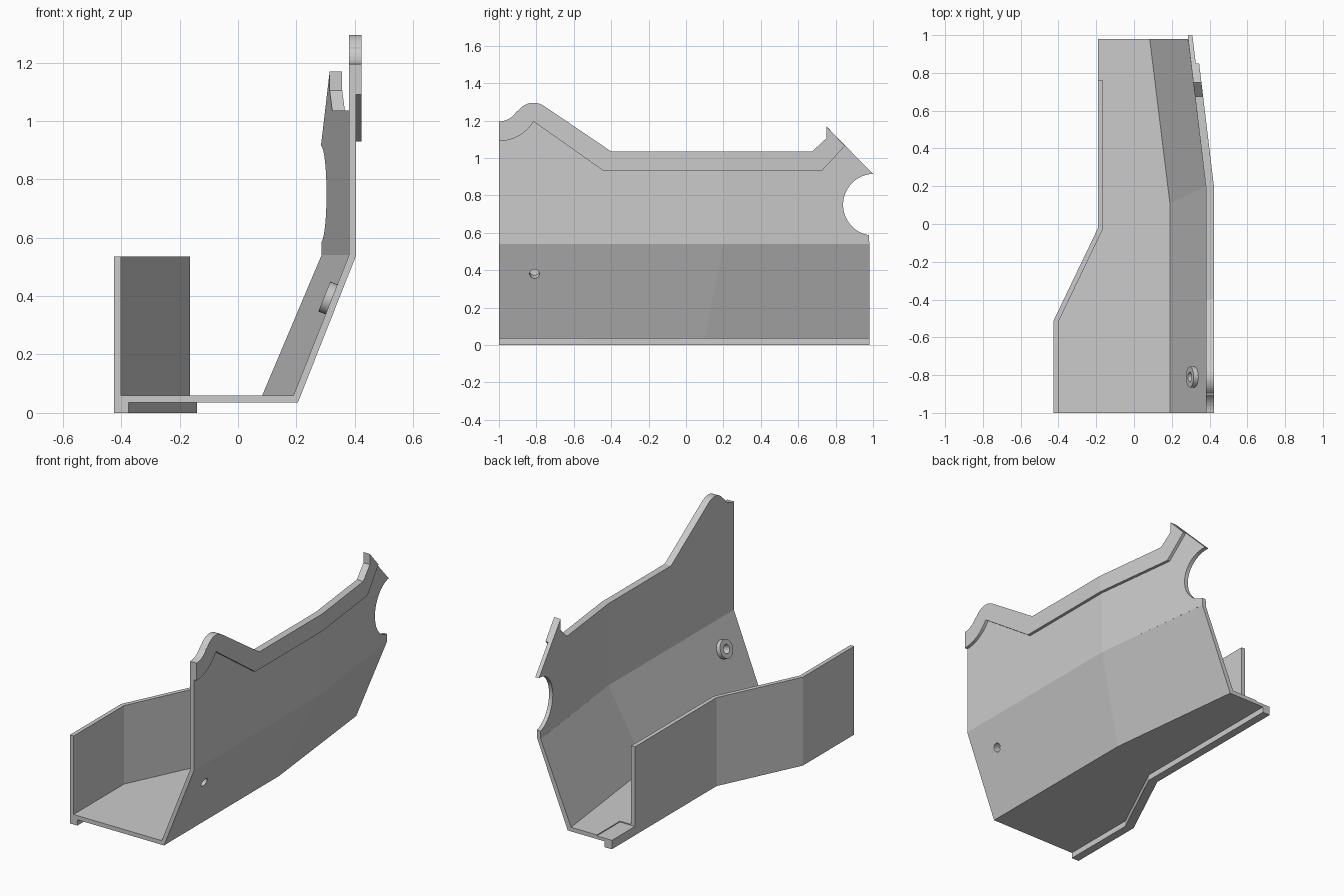
import bpy, bmesh
from math import sin, cos, radians
from mathutils import Vector

if "Cube" in bpy.data.objects:
    bpy.data.objects.remove(bpy.data.objects["Cube"])


def arc(cy, cz, r, a0, a1, n):
    return [(cy + r * cos(radians(a0 + (a1 - a0) * i / n)),
             cz + r * sin(radians(a0 + (a1 - a0) * i / n))) for i in range(n + 1)]


def finish(name, bm):
    bmesh.ops.recalc_face_normals(bm, faces=bm.faces)
    me = bpy.data.meshes.new(name)
    bm.to_mesh(me)
    bm.free()
    ob = bpy.data.objects.new(name, me)
    bpy.context.collection.objects.link(ob)
    return ob


def loft_mesh(rings):
    bm = bmesh.new()
    vs = [[bm.verts.new(p) for p in ring] for ring in rings]
    n = len(rings[0])
    for a, b in zip(vs, vs[1:]):
        for i in range(n):
            bm.faces.new((a[i], a[(i + 1) % n], b[(i + 1) % n], b[i]))
    bm.faces.new(vs[0])
    bm.faces.new(vs[-1])
    return bm


def slab(name, outline, z0, z1):
    return finish(name, loft_mesh([[(x, y, z) for x, y in outline] for z in (z0, z1)]))


def folded_panel(name, outline, x0, x1):
    # side outline (y, z) given thickness in x, then folded inward behind y = 0.2
    bm = loft_mesh([[(x, y, z) for y, z in outline] for x in (x0, x1)])
    bmesh.ops.bisect_plane(bm, geom=bm.verts[:] + bm.edges[:] + bm.faces[:],
                           plane_co=(0, 0.2, 0), plane_no=(0, 1, 0))
    for v in bm.verts:
        v.co.x -= 0.12 * max(0, v.co.y - 0.2)
    return finish(name, bm)


def rod(name, a, b, r, n=32):
    a, b = Vector(a), Vector(b)
    q = (b - a).to_track_quat('Z', 'Y')
    rings = [[p + q @ Vector((y, z, 0)) for y, z in arc(0, 0, r, 0, 360 - 360 / n, n - 1)]
             for p in (a, b)]
    return finish(name, loft_mesh(rings))


# Left wall and the rim under the floor, following the same cranked path
def cranked(w, y_end):
    return [(-0.425, -1), (-0.425, -0.51), (-0.19, -0.02), (-0.19, y_end),
            (-0.19 + w, y_end), (-0.19 + w, -0.02 - w * 0.3),
            (-0.425 + w, -0.51 - w * 0.3), (-0.425 + w, -1)]


slab("left_wall", cranked(0.025, 0.76), 0.06, 0.535)
slab("bottom_rim", cranked(0.05, 0.98), 0, 0.035)

# Floor with a shallow recessed rear corner
left = [(-0.425, -1), (-0.425, -0.51), (-0.19, -0.02), (-0.19, 0.76),
        (-0.09, 0.76), (-0.09, 0.98)]
bottom = left + [(0.105, 0.98), (0.205, 0.10), (0.205, -1)]
top = left + [(0.083, 0.98), (0.19, 0.11), (0.19, -1)]
finish("floor", loft_mesh([[(x, y, 0.035) for x, y in bottom],
                           [(x, y, 0.06) for x, y in top]]))
slab("floor_recess", [(-0.19, 0.76), (-0.09, 0.76), (-0.09, 0.98), (-0.19, 0.98)], 0.035, 0.054)

# Sloped lower right wall
slope = finish("sloped_wall", loft_mesh([
    [(0.205, -1, 0.035), (0.405, -1, 0.54), (0.38, -1, 0.54), (0.19, -1, 0.06)],
    [(0.205, 0.10, 0.035), (0.405, 0.2, 0.54), (0.38, 0.2, 0.54), (0.19, 0.11, 0.06)],
    [(0.105, 0.98, 0.035), (0.311, 0.98, 0.54), (0.286, 0.98, 0.54), (0.083, 0.98, 0.06)]]))

# Upper right wall and its thicker edge band
top_edge = (arc(-1, 1.305, 0.11, -90, -31, 6) + arc(-0.815, 1.195, 0.10, 145, 55, 12)
            + [(-0.4, 1.035), (0.675, 1.035), (0.75, 1.105), (0.75, 1.17)])
band_low = (arc(-1, 1.305, 0.215, -90, -30.7, 8)
            + [(-0.44, 0.93), (0.725, 0.93), (0.85, 1.065)])
notch = arc(1.005, 0.75, 0.165, 92, 261, 24)
folded_panel("upper_wall", [(-1, 0.54)] + top_edge + notch + [(0.98, 0.54)], 0.38, 0.405)
folded_panel("edge_band", top_edge + band_low[::-1], 0.405, 0.423)

# Screw boss on the slope, drilled through
n = Vector((0.929, 0, -0.37))
hole = Vector((0.342, -0.81, 0.38))
boss = rod("screw_boss", hole - n * 0.02, hole - n * 0.05, 0.055)
cutter = rod("hole_cutter", hole + n * 0.05, hole - n * 0.1, 0.026)
for ob in (slope, boss):
    m = ob.modifiers.new("hole", 'BOOLEAN')
    m.operation, m.solver, m.object = 'DIFFERENCE', 'EXACT', cutter
    bpy.context.view_layer.objects.active = ob
    bpy.ops.object.modifier_apply(modifier=m.name)
bpy.data.objects.remove(cutter)
bpy.ops.object.select_all(action='DESELECT')
boss.select_set(True)
bpy.context.view_layer.objects.active = boss
bpy.ops.object.shade_smooth_by_angle(angle=radians(30))
